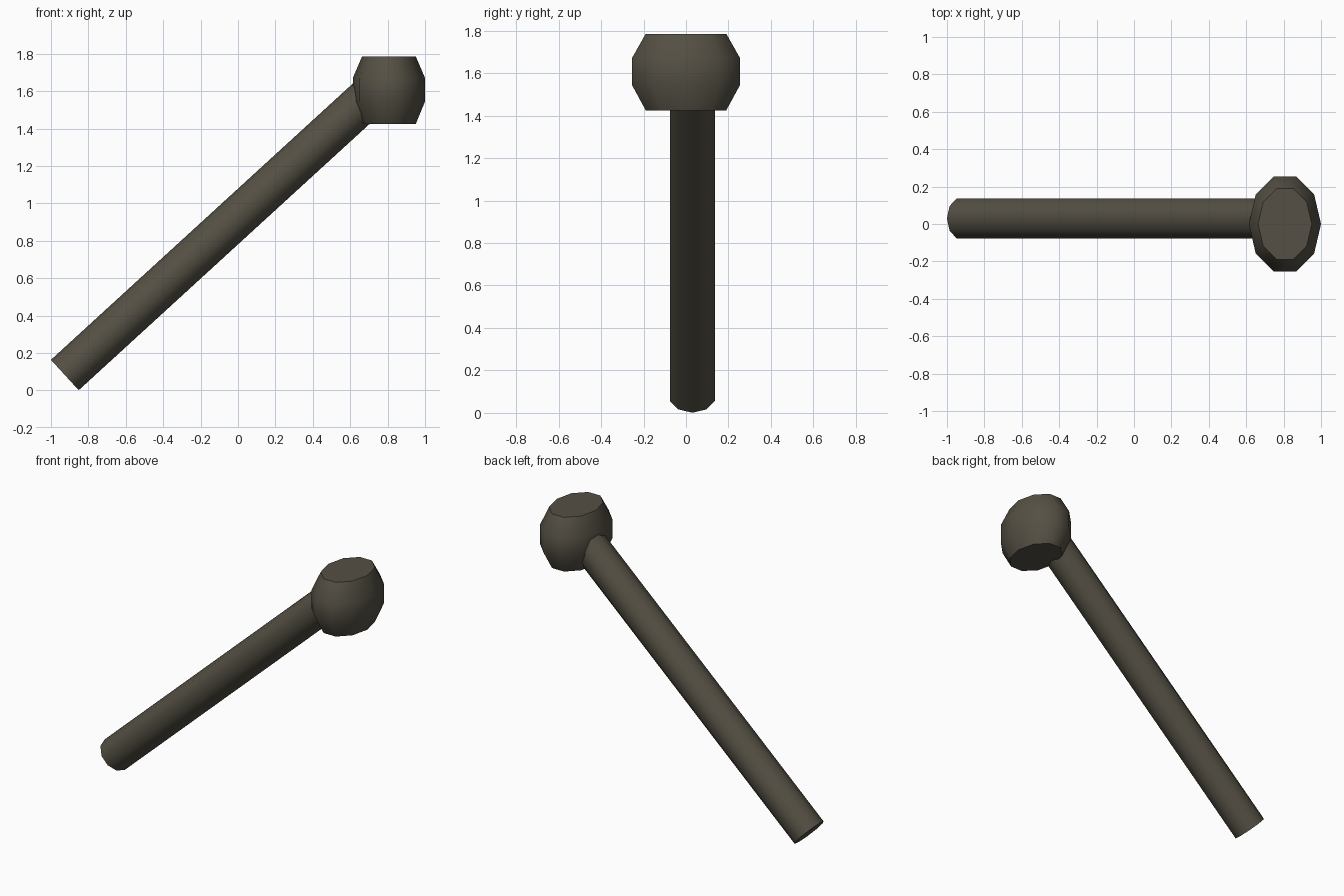
import bpy, bmesh, math
from mathutils import Vector

cube = bpy.data.objects.get("Cube")
if cube:
    bpy.data.objects.remove(cube, do_unlink=True)

SIDES = 10
COLOR = (0.09, 0.08, 0.058, 1)
mat = bpy.data.materials.new("dark_brown")
mat.use_nodes = True
mat.diffuse_color = COLOR
bsdf = mat.node_tree.nodes["Principled BSDF"]
bsdf.inputs["Base Color"].default_value = COLOR
bsdf.inputs["Roughness"].default_value = 0.8


def loft(name, rings):
    """Capped ten-sided solid; each ring is (centre, first axis, second axis)."""
    bm = bmesh.new()
    loops = []
    for centre, u, v in rings:
        angles = [math.tau * i / SIDES for i in range(SIDES)]
        loops.append([bm.verts.new(centre + u * math.cos(a) + v * math.sin(a))
                      for a in angles])
    for low, high in zip(loops, loops[1:]):
        for i in range(SIDES):
            j = (i + 1) % SIDES
            bm.faces.new((low[i], low[j], high[j], high[i]))
    bm.faces.new(loops[0][::-1])
    bm.faces.new(loops[-1])
    bmesh.ops.recalc_face_normals(bm, faces=bm.faces)
    mesh = bpy.data.meshes.new(name)
    bm.to_mesh(mesh)
    bm.free()
    mesh.materials.append(mat)
    obj = bpy.data.objects.new(name, mesh)
    bpy.context.collection.objects.link(obj)
    bpy.ops.object.select_all(action="DESELECT")
    obj.select_set(True)
    bpy.context.view_layer.objects.active = obj
    bpy.ops.object.shade_smooth_by_angle(angle=math.radians(50))
    return obj


# Head: oval barrel narrowing towards flat ends
profile = [(1.425, 0.745), (1.545, 1), (1.67, 1), (1.785, 0.745)]
loft("head", [(Vector((0.807, 0, z)), Vector((0.193 * s, 0, 0)),
               Vector((0, 0.268 * s, 0))) for z, s in profile])

# Handle: slanted rod ending inside the head
start, end = Vector((-0.926, 0.03, 0.082)), Vector((0.75, 0.03, 1.616))
across = (end - start).normalized().cross(Vector((0, 1, 0)))
loft("handle", [(p, across * 0.11, Vector((0, 0.112, 0))) for p in (start, end)])
